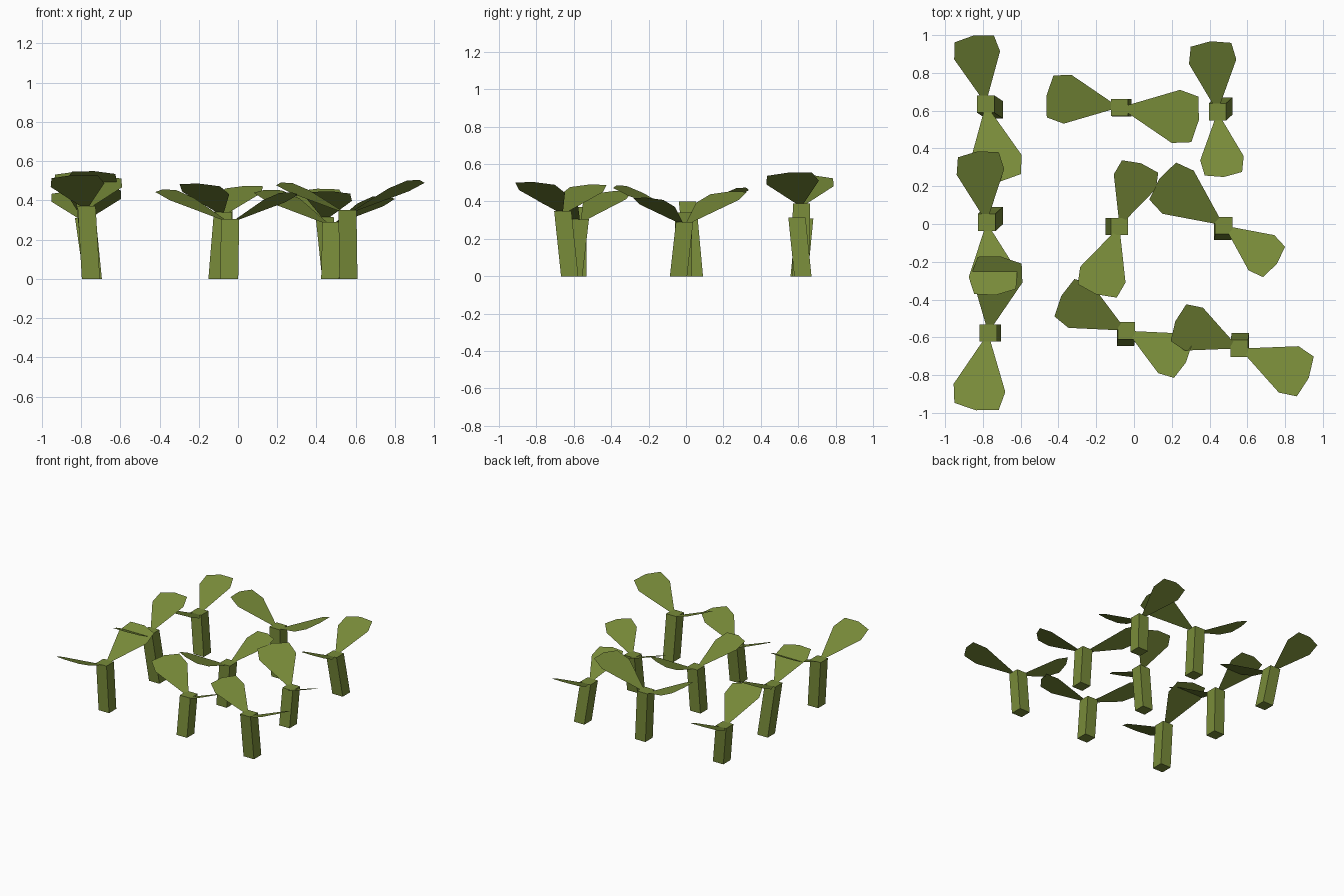
import bpy
from math import radians, sin, cos

cube = bpy.data.objects.get("Cube")
if cube:
    bpy.data.objects.remove(cube, do_unlink=True)

# Single leafy green
green = bpy.data.materials.new("leaf_green")
color = (0.188, 0.258, 0.041, 1.0)
green.diffuse_color = color
green.use_nodes = True
for node in green.node_tree.nodes:
    if node.type == "BSDF_PRINCIPLED":
        node.inputs["Base Color"].default_value = color

STEM_HALF = 0.046
LEAF_SLOPE = 0.44
# Half leaf outline: distance along the leaf, half width
LEAF_HALF = [(0.035, 0.016), (0.27, 0.127), (0.361, 0.109)]
LEAF_TIP = (0.38, 0.0)


def add_mesh(name, verts, faces):
    mesh = bpy.data.meshes.new(name)
    mesh.from_pydata(verts, [], faces)
    mesh.materials.append(green)
    mesh.update()
    obj = bpy.data.objects.new(name, mesh)
    bpy.context.scene.collection.objects.link(obj)
    return obj


def add_stem(name, top, foot, height):
    """Leaning square post from a foot on the ground to its top."""
    corners = [(-1, -1), (1, -1), (1, 1), (-1, 1)]
    verts = []
    for (cx, cy), z in ((foot, 0.0), (top, height)):
        verts += [(cx + STEM_HALF * i, cy + STEM_HALF * j, z) for i, j in corners]
    sides = [(i, (i + 1) % 4, (i + 1) % 4 + 4, i + 4) for i in range(4)]
    add_mesh(name, verts, [(3, 2, 1, 0), (4, 5, 6, 7)] + sides)


def add_leaf(name, top, height, uphill, skew, size):
    """Flat leaf rising along the uphill heading, turned sideways by skew."""
    mirrored = [(u, -v) for u, v in LEAF_HALF]
    outline = mirrored + [LEAF_TIP] + LEAF_HALF[::-1]
    slant, heading = radians(skew), radians(uphill)
    verts = []
    for u, v in outline:
        u, v = u * size, v * size
        along = u * cos(slant) - v * sin(slant)
        across = u * sin(slant) + v * cos(slant)
        verts.append((
            top[0] + along * cos(heading) - across * sin(heading),
            top[1] + along * sin(heading) + across * cos(heading),
            height + LEAF_SLOPE * (along - STEM_HALF),
        ))
    add_mesh(name, verts, [tuple(range(len(verts)))])


# Sprouts: stem top, stem foot, height, leaf heading, skew, two leaf sizes
SPROUTS = {
    "back_right": ((-0.785, 0.635), (-0.74, 0.605), 0.31, 90, 10, 0.97, 1.10),
    "back_middle": ((-0.077, 0.617), (-0.058, 0.615), 0.39, 0, -9, 1.12, 1.03),
    "back_left": ((0.442, 0.593), (0.475, 0.625), 0.315, 90, 5.5, 0.99, 0.91),
    "middle_right": ((-0.78, 0.008), (-0.74, 0.045), 0.40, 90, 7, 1.0, 1.02),
    "center": ((-0.077, -0.013), (-0.105, -0.013), 0.34, 64, 7, 0.93, 1.0),
    "middle_left": ((0.476, -0.008), (0.47, -0.04), 0.29, -43, 7, 0.91, 1.11),
    "front_right": ((-0.772, -0.577), (-0.75, -0.577), 0.37, 90, -9, 1.08, 1.09),
    "front_middle": ((-0.04, -0.565), (-0.045, -0.6), 0.305, -34, 6, 0.94, 1.03),
    "front_left": ((0.558, -0.659), (0.563, -0.622), 0.35, -30, 7, 1.05, 0.97),
}

for place, (top, foot, height, heading, skew, first, second) in SPROUTS.items():
    add_stem(place + "_stem", top, foot, height)
    add_leaf(place + "_leaf_one", top, height, heading, skew, first)
    add_leaf(place + "_leaf_two", top, height, heading + 180, skew, second)
